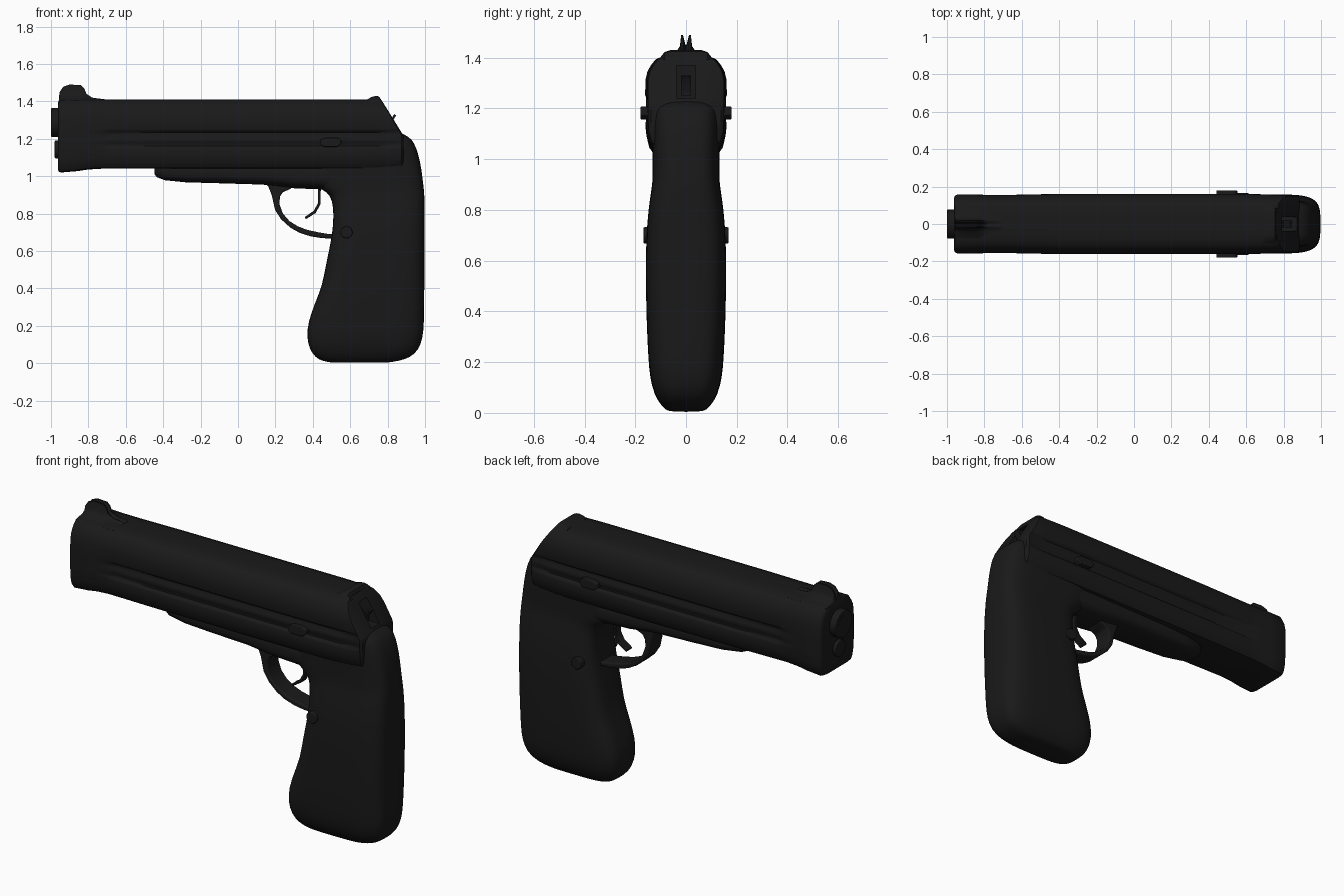
import bpy, bmesh, math
from mathutils import Vector

black = bpy.data.materials.new("matte_black")
black.diffuse_color = (0.01, 0.01, 0.01, 1)


def finish(name, bm, angle=40, bevel=0, subsurf=0):
    bmesh.ops.remove_doubles(bm, verts=bm.verts, dist=1e-5)
    bmesh.ops.recalc_face_normals(bm, faces=bm.faces)
    me = bpy.data.meshes.new(name)
    bm.to_mesh(me)
    bm.free()
    ob = bpy.data.objects.new(name, me)
    bpy.context.collection.objects.link(ob)
    me.materials.append(black)
    if bevel:
        m = ob.modifiers.new("bevel", 'BEVEL')
        m.width, m.segments = bevel, 3
    if subsurf:
        m = ob.modifiers.new("smooth", 'SUBSURF')
        m.levels = m.render_levels = subsurf
    bpy.ops.object.select_all(action='DESELECT')
    ob.select_set(True)
    bpy.context.view_layer.objects.active = ob
    bpy.ops.object.shade_smooth_by_angle(angle=math.radians(angle))
    return ob


def loft(name, rings, **kw):
    """Skin mirror-symmetric rings; ends closed with strips between the halves."""
    bm = bmesh.new()
    vs = [[bm.verts.new(p) for p in r] for r in rings]
    n = len(vs[0])
    for a, b in zip(vs, vs[1:]):
        for i in range(n):
            j = (i + 1) % n
            bm.faces.new((a[i], a[j], b[j], b[i]))
    for r in (vs[0], vs[-1]):
        for i in range(n // 2 - 1):
            bm.faces.new((r[i], r[i + 1], r[n - 2 - i], r[n - 1 - i]))
    return finish(name, bm, **kw)


def prism(name, pts, y0, y1, **kw):
    """Extrude an x-z outline along y."""
    bm = bmesh.new()
    f = bm.faces.new([bm.verts.new((x, y0, z)) for x, z in pts])
    ext = bmesh.ops.extrude_face_region(bm, geom=[f])
    bmesh.ops.translate(bm, vec=(0, y1 - y0, 0),
                        verts=[v for v in ext["geom"] if isinstance(v, bmesh.types.BMVert)])
    return finish(name, bm, **kw)


def cylinder(name, r, a, b, **kw):
    a, b = Vector(a), Vector(b)
    bm = bmesh.new()
    bmesh.ops.create_cone(bm, cap_ends=True, segments=32, radius1=r, radius2=r, depth=(b - a).length)
    q = (b - a).to_track_quat('Z', 'Y')
    for v in bm.verts:
        v.co = q @ v.co + (a + b) / 2
    return finish(name, bm, **kw)


def box(name, x, y, z, **kw):
    return prism(name, [(x[0], z[0]), (x[1], z[0]), (x[1], z[1]), (x[0], z[1])], *y, **kw)


def oval(n, e):
    """Unit rounded-square outline, symmetric in its second coordinate."""
    out = []
    for i in range(n):
        t = 2 * math.pi * (i + 0.5) / n
        c, s = math.cos(t), math.sin(t)
        out.append((math.copysign(abs(c) ** (2 / e), c), math.copysign(abs(s) ** (2 / e), s)))
    return out


def mirrored(half):
    return half + [(-y, z) for y, z in reversed(half)]


# Slide: half section with a long ribbed side groove that fades in and out
def slide_ring(x, width, bottom, top, groove, shear):
    half = [(0.01, 1.41), (0.05, 1.41), (0.09, 1.405), (0.12, 1.393), (0.138, 1.37), (0.152, 1.345),
            (0.16, 1.31), (0.161, 1.25), (0.161 - .004 * groove, 1.24), (0.161 - .016 * groove, 1.232),
            (0.161 - .016 * groove, 1.215), (0.161 - .009 * groove, 1.205), (0.161 - .009 * groove, 1.18),
            (0.161 - .016 * groove, 1.17), (0.161 - .016 * groove, 1.158), (0.161 - .004 * groove, 1.148),
            (0.16, 1.14), (0.158, 1.1), (0.148, 1.06), (0.133, 1.04), (0.1, 1.035), (0.01, 1.035)]
    ring = []
    for y, z in mirrored(half):
        s = min(1, max(0, (1.41 - z) / 0.2))
        z = bottom + (z - 1.035) / 0.375 * (top - bottom)
        ring.append((x + shear * s, y * width, z))
    return ring


slide = loft("slide", [slide_ring(*s) for s in (
    (-0.963, 0.86, 1.035, 1.39, 0, 0), (-0.958, 0.93, 1.024, 1.405, 0, 0), (-0.945, 0.98, 1.02, 1.412, 0, 0),
    (-0.86, 0.98, 1.027, 1.412, 0, 0), (-0.8, 0.97, 1.036, 1.41, 0, 0), (-0.73, 0.96, 1.04, 1.41, 0, 0),
    (-0.68, 0.965, 1.04, 1.41, 1, 0), (-0.4, 1, 1.04, 1.41, 1, 0), (0.6, 1, 1.04, 1.41, 1, 0),
    (0.68, 0.98, 1.04, 1.41, 1, 0.06), (0.73, 0.96, 1.045, 1.41, 0.8, 0.1), (0.765, 0.93, 1.05, 1.408, 0, 0.11),
    (0.775, 0.86, 1.06, 1.395, 0, 0.11))])

# Hammer slot in the rear of the slide
cutter = box("slot_cutter", (0.735, 0.95), (-0.037, 0.037), (1.24, 1.37))
cutter.hide_render = True
cut = slide.modifiers.new("slot", 'BOOLEAN')
cut.object, cut.operation, cut.solver = cutter, 'DIFFERENCE', 'EXACT'
bpy.context.view_layer.objects.active = slide
bpy.ops.object.modifier_move_to_index(modifier="slot", index=0)
bpy.ops.object.modifier_apply(modifier="slot")
bpy.data.objects.remove(cutter)

# Front sight: two thin fins rising out of the slide top
loft("front_sight", [[(x, y, z) for y, z in mirrored(
    [(0.002, max(1.41, t - 0.04)), (0.012, t), (0.019, t), (0.024, 1.41 + (t - 1.41) * .45),
     (0.04, 1.41 + (t - 1.41) * .15), (0.1, 1.4), (0.1, 1.38), (0.002, 1.38)])]
    for x, t in ((-0.958, 1.415), (-0.954, 1.45), (-0.935, 1.478), (-0.9, 1.49), (-0.84, 1.487),
                 (-0.822, 1.47), (-0.81, 1.44), (-0.78, 1.42), (-0.71, 1.411))])

# Rear sight ridge
loft("rear_sight", [[(x, y, z) for y, z in mirrored(
    [(0.01, t), (0.06, t), (0.085, 1.41 + (t - 1.41) * .6), (0.11, 1.39), (0.1, 1.375), (0.01, 1.375)])]
    for x, t in ((0.69, 1.41), (0.715, 1.424), (0.74, 1.43), (0.755, 1.425), (0.775, 1.385))])

# Hammer
prism("hammer", [(0.75, 1.25), (0.815, 1.25), (0.815, 1.275), (0.845, 1.325), (0.835, 1.332),
                 (0.80, 1.275), (0.75, 1.33)], -0.02, 0.02)

# Barrel and spring guide
cylinder("barrel", 0.077, (-1.0, 0, 1.287), (-0.9, 0, 1.287), bevel=0.004)
cylinder("barrel_bore", 0.05, (-1.0005, 0, 1.287), (-0.95, 0, 1.287))
cylinder("spring_guide", 0.047, (-0.98, 0, 1.143), (-0.9, 0, 1.143), bevel=0.004)

# Grip and rear frame: stacked rounded sections (z, front x, rear x, half width)
shape = oval(32, 4)
loft("grip", [[((a + b) / 2 + (b - a) / 2 * u, w * v, z) for u, v in shape] for z, a, b, w in (
    (0.004, 0.5, 0.8, 0.06), (0.012, 0.45, 0.86, 0.08), (0.03, 0.415, 0.92, 0.098), (0.07, 0.383, 0.967, 0.125),
    (0.14, 0.366, 0.99, 0.143), (0.22, 0.374, 0.995, 0.149), (0.32, 0.41, 0.996, 0.154), (0.42, 0.452, 0.997, 0.157),
    (0.54, 0.471, 0.998, 0.159), (0.68, 0.504, 0.998, 0.158), (0.8, 0.512, 0.998, 0.149), (0.87, 0.503, 0.998, 0.138),
    (0.915, 0.48, 0.996, 0.132), (0.94, 0.42, 0.993, 0.132), (1.04, 0.38, 0.982, 0.132), (1.12, 0.38, 0.965, 0.134),
    (1.18, 0.4, 0.942, 0.134), (1.212, 0.42, 0.915, 0.126), (1.235, 0.45, 0.86, 0.1))], subsurf=1, angle=60)

# Lower frame rail (x, bottom z, half width)
shape = oval(24, 3)
loft("lower_rail", [[(x, w * v, (1.08 + z0) / 2 + (1.08 - z0) / 2 * u) for u, v in shape] for x, z0, w in (
    (-0.447, 1.012, 0.03), (-0.435, 0.995, 0.055), (-0.39, 0.978, 0.08), (-0.28, 0.967, 0.1),
    (-0.1, 0.962, 0.11), (0.13, 0.955, 0.115), (0.3, 0.935, 0.12), (0.55, 0.925, 0.125))], angle=60)

# Trigger guard
prism("trigger_guard", [(0.13, 0.965), (0.16, 0.95), (0.18, 0.9), (0.198, 0.82), (0.23, 0.77), (0.28, 0.725),
                        (0.33, 0.697), (0.39, 0.678), (0.45, 0.669), (0.54, 0.665), (0.54, 0.69), (0.49, 0.69),
                        (0.43, 0.70), (0.37, 0.713), (0.32, 0.732), (0.275, 0.76), (0.24, 0.8), (0.222, 0.85),
                        (0.224, 0.89), (0.24, 0.915), (0.28, 0.932), (0.32, 0.965)], -0.055, 0.055, bevel=0.008)

# Trigger
prism("trigger", [(0.427, 0.95), (0.427, 0.855), (0.405, 0.815), (0.357, 0.782), (0.363, 0.77),
                  (0.415, 0.803), (0.441, 0.85), (0.443, 0.95)], -0.025, 0.025, bevel=0.003)

# Slide lever and magazine button, each showing on both sides
prism("slide_lever", [(0.44, 1.17), (0.46, 1.157), (0.53, 1.157), (0.553, 1.175), (0.55, 1.195), (0.53, 1.207),
                      (0.47, 1.207), (0.44, 1.195)], -0.18, 0.18, bevel=0.004)
cylinder("magazine_button", 0.032, (0.58, -0.167, 0.7), (0.58, 0.167, 0.7), bevel=0.004)
